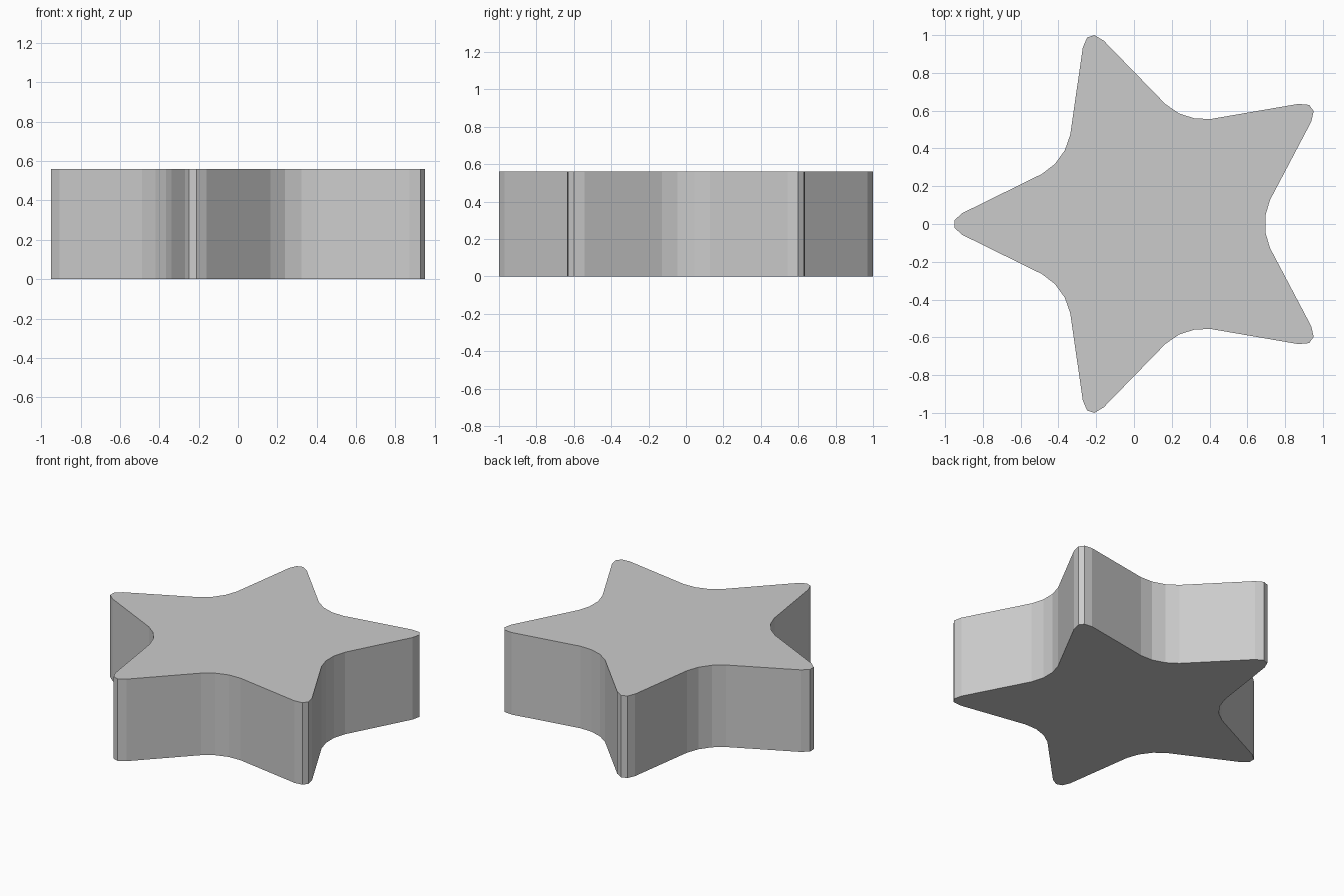
import bpy, bmesh
from math import radians, cos, sin

if "Cube" in bpy.data.objects:
    bpy.data.objects.remove(bpy.data.objects["Cube"])

HEIGHT = 0.56
CENTRE_X = 0.094

# One arm in polar form (degrees from the arm axis, radius):
# rounded tip, then the rounded valley halfway to the next arm
half_arm = [(1.1, 1.045), (3.3, 1.004), (36 - 11.5, 0.639), (36 - 4.2, 0.603)]
arm = [(-a, r) for a, r in reversed(half_arm)] + half_arm

bm = bmesh.new()
outline = []
for i in range(5):
    for a, r in arm:
        t = radians(180 + 72 * i + a)
        outline.append(bm.verts.new((CENTRE_X + r * cos(t), r * sin(t), 0)))
base = bm.faces.new(outline)

# Extrude the outline into a solid slab
top = bmesh.ops.extrude_face_region(bm, geom=[base], use_keep_orig=True)
verts = [g for g in top["geom"] if isinstance(g, bmesh.types.BMVert)]
bmesh.ops.translate(bm, vec=(0, 0, HEIGHT), verts=verts)
bmesh.ops.recalc_face_normals(bm, faces=bm.faces)

mesh = bpy.data.meshes.new("star_block")
bm.to_mesh(mesh)
bm.free()
bpy.context.collection.objects.link(bpy.data.objects.new("star_block", mesh))
